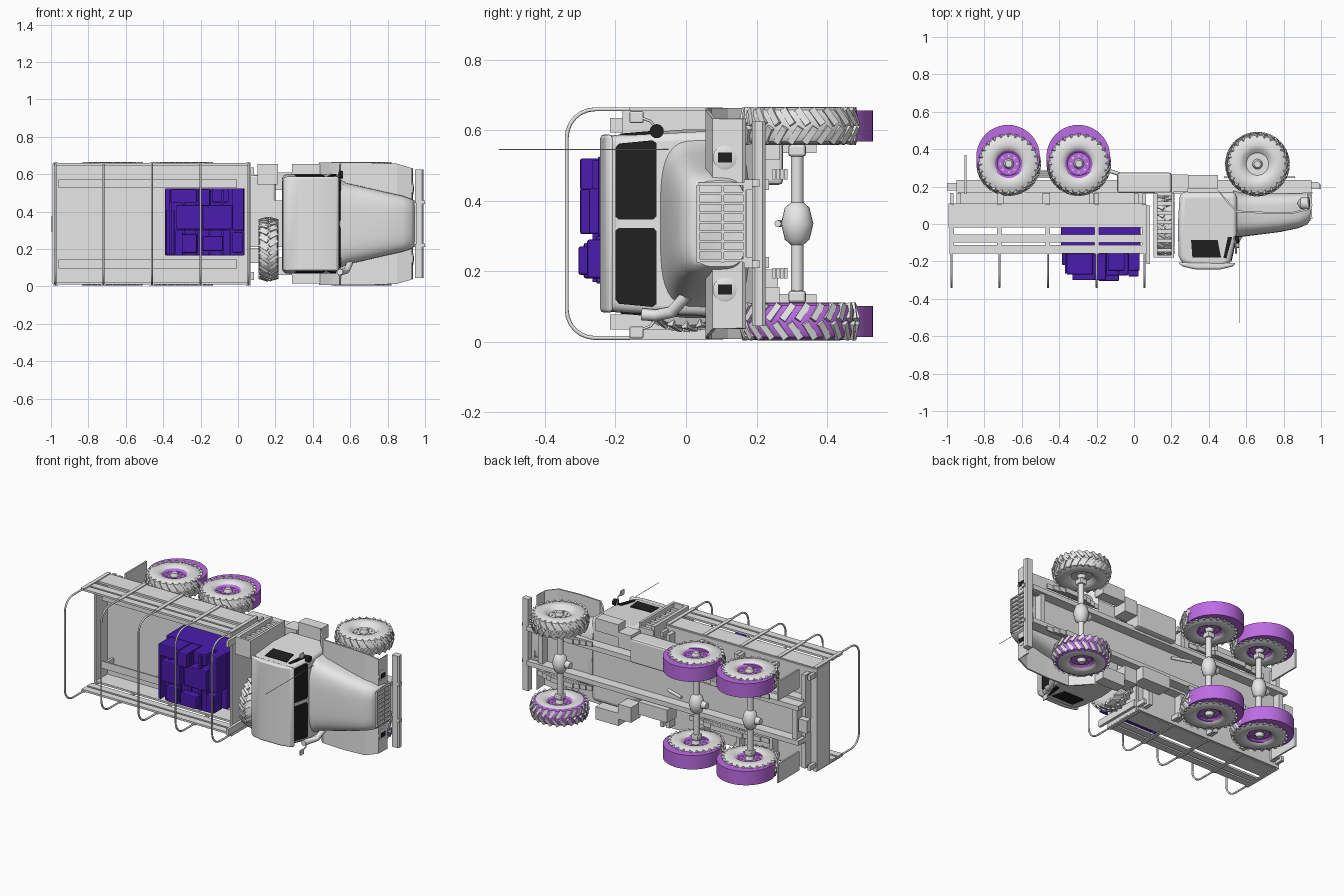
import bpy, bmesh, math
from mathutils import Matrix

if "Cube" in bpy.data.objects:
    bpy.data.objects.remove(bpy.data.objects["Cube"])

C = 0.335  # lateral centre of the truck (it lies on its side: up is -y, across is z)


def material(name, col):
    m = bpy.data.materials.new(name)
    m.diffuse_color = (*col, 1)
    m.use_nodes = True
    m.node_tree.nodes["Principled BSDF"].inputs["Base Color"].default_value = m.diffuse_color
    return m


GREY = material("light grey", (0.8, 0.8, 0.8))
PURPLE = material("purple", (0.51, 0.15, 0.78))
BLUE = material("indigo", (0.07, 0.012, 0.42))
BLACK = material("near black", (0.015, 0.015, 0.015))


def finish(name, bm, mat, bevel=0, smooth=False, seg=2):
    bmesh.ops.recalc_face_normals(bm, faces=bm.faces)
    me = bpy.data.meshes.new(name)
    bm.to_mesh(me)
    bm.free()
    ob = bpy.data.objects.new(name, me)
    bpy.context.collection.objects.link(ob)
    me.materials.append(mat)
    if bevel:
        b = ob.modifiers.new("bevel", 'BEVEL')
        b.width, b.segments, b.limit_method = bevel, seg, 'ANGLE'
    if smooth:
        bpy.context.view_layer.objects.active = ob
        ob.select_set(True)
        bpy.ops.object.shade_smooth_by_angle(angle=math.radians(40))
        ob.select_set(False)
    return ob


def add_box(bm, lo, hi, mtx=None):
    m = Matrix.Translation([(a + b) / 2 for a, b in zip(lo, hi)]) @ \
        Matrix.Diagonal([b - a for a, b in zip(lo, hi)] + [1])
    bmesh.ops.create_cube(bm, size=1, matrix=(mtx @ m) if mtx else m)


def boxes(name, items, mat=GREY, bevel=0):
    """Each item is x0, x1, y0, y1, z0, z1."""
    bm = bmesh.new()
    for x0, x1, y0, y1, z0, z1 in items:
        add_box(bm, (x0, y0, z0), (x1, y1, z1))
    return finish(name, bm, mat, bevel)


def both(x0, x1, y0, y1, d0, d1):
    """A box on each side, given by distance from the centre plane."""
    return [(x0, x1, y0, y1, C + d0, C + d1), (x0, x1, y0, y1, C - d1, C - d0)]


def prism(name, pts, z0, z1, mat=GREY, bevel=0, smooth=False, seg=2, shape=None):
    bm = bmesh.new()
    a = [bm.verts.new((x, y, z0)) for x, y in pts]
    b = [bm.verts.new((x, y, z1)) for x, y in pts]
    bm.faces.new(a)
    bm.faces.new(b)
    for i in range(len(pts)):
        j = (i + 1) % len(pts)
        bm.faces.new((a[i], a[j], b[j], b[i]))
    for v in bm.verts if shape else []:
        v.co.z = C + (v.co.z - C) * shape(v.co)
    return finish(name, bm, mat, bevel, smooth, seg)


def lathe(name, prof, at, axis='Z', mat=GREY, n=40):
    """Revolve (radius, offset) points about an axis through a point."""
    rot = {'Z': Matrix(), 'X': Matrix.Rotation(math.pi / 2, 4, 'Y')}[axis]
    bm = bmesh.new()
    rings = [[bm.verts.new((r * math.cos(math.tau * i / n), r * math.sin(math.tau * i / n), h))
              for i in range(n)] for r, h in prof]
    for p, q in zip(rings, rings[1:]):
        for i in range(n):
            bm.faces.new((p[i], p[i - 1], q[i - 1], q[i]))
    bmesh.ops.remove_doubles(bm, verts=bm.verts, dist=1e-5)
    bm.transform(Matrix.Translation(at) @ rot)
    return finish(name, bm, mat, smooth=True)


def tube(name, pts, r, mat=GREY, res=2):
    cu = bpy.data.curves.new(name, 'CURVE')
    cu.dimensions, cu.bevel_depth, cu.bevel_resolution, cu.use_fill_caps = '3D', r, res, True
    sp = cu.splines.new('POLY')
    sp.points.add(len(pts) - 1)
    for p, q in zip(sp.points, pts):
        p.co = (*q, 1)
    tmp = bpy.data.objects.new(name, cu)
    me = bpy.data.meshes.new_from_object(tmp)
    bpy.data.objects.remove(tmp)
    me.materials.clear()
    me.materials.append(mat)
    bpy.context.collection.objects.link(bpy.data.objects.new(name, me))


def wheel(name, at, axis='Z', side=1, tread=GREY, hub=GREY):
    R, w = 0.162, 0.054
    lathe(name + "_tyre", [(.072, -w * .75), (.085, -w * .95), (.105, -w), (.135, -w * .95), (.150, -w * .78),
                           (.150, w * .78), (.135, w * .95), (.105, w), (.085, w * .95), (.072, w * .75),
                           (.072, -w * .75)], at, axis)
    lathe(name + "_tread_base", [(.136, -w * .96), (.154, -w * .83), (R, -w * .55),
                                 (R, w * .55), (.154, w * .83), (.136, w * .96)], at, axis, tread)
    lathe(name + "_rim", [(0, -.03), (.06, -.03), (.068, -w * .72), (.075, -w * .78), (.075, w * .78),
                          (.068, w * .72), (.06, .03), (0, .03)], at, axis, hub)
    lathe(name + "_hub", [(0, -.05), (.018, -.05), (.028, -.028), (.028, .028), (.018, .05), (0, .05)], at, axis)
    # chevron tread lugs
    rot = Matrix.Rotation(math.pi / 2, 4, 'Y') if axis == 'X' else Matrix()
    bm = bmesh.new()
    for i in range(24):
        for s in (-1, 1):
            m = Matrix.Translation(at) @ rot @ Matrix.Rotation(math.tau * (i + s * .25) / 24, 4, 'Z') \
                @ Matrix.Translation((.160, 0, s * .026)) @ Matrix.Rotation(s * side * .6, 4, 'X') \
                @ Matrix.Rotation(-s * .22, 4, 'Y')
            add_box(bm, (-.012, -.0095, -.027), (.006, .0095, .027), m)
    finish(name + "_lugs", bm, GREY)
    bolts = bmesh.new()
    for i in range(8):
        m = Matrix.Translation(at) @ rot @ Matrix.Rotation(math.tau * i / 8, 4, 'Z')
        add_box(bolts, (.040, -.004, -.034), (.048, .004, .034), m)
    finish(name + "_bolts", bolts, GREY)


# wheels, axles and springs
for s, n in ((1, "left"), (-1, "right")):
    z = C + s * .277
    wheel("front_wheel_" + n, (.66, .32, z), side=s, tread=GREY if s > 0 else PURPLE,
          hub=GREY if s > 0 else PURPLE)
    for x, k in ((-.67, "rear"), (-.295, "middle")):
        wheel(f"{k}_wheel_{n}", (x, .322, z), side=s, hub=PURPLE)
        lathe(f"{k}_outer_tread_{n}", [(.10, -.044), (.17, -.044), (.17, .044), (.10, .044), (.10, -.044)],
              (x - .003, .36, z), mat=PURPLE)
wheel("spare_wheel", (.163, 0, .20), 'X')
for x in (.66, -.295, -.67):
    lathe("axle", [(0, -.27), (.018, -.27), (.018, -.06), (.035, -.045), (.046, 0), (.035, .045),
                   (.018, .06), (.018, .27), (0, .27)], (x, .315, C), n=20)
    lathe("differential_nose", [(0, -.07), (.02, -.07), (.028, 0), (0, 0)], (x, .31, C), 'X', n=16)
    boxes("brake_block", both(x - .025, x + .025, .29, .34, .19, .225), bevel=.008)
for x0, x1 in ((.48, .86), (-.76, -.2)):
    m, h = (x0 + x1) / 2, (x1 - x0) / 2
    boxes("leaf_spring", [b for i in range(4) for b in both(
        m - h * (1 - .2 * i), m + h * (1 - .2 * i), .245 + .011 * i, .254 + .011 * i, .125, .155)])
tube("drive_shaft", [(-.18, .30, C), (-.06, .26, C)], .01)

# chassis
boxes("frame_rail", both(-.95, .95, .165, .235, .095, .125))
boxes("cross_member", [(x, x + .03, .17, .22, C - .1, C + .1) for x in (-.93, .85)])
boxes("belly_plate", [(-.9, .9, .162, .172, C - .12, C + .12)])
boxes("engine_sump", [(.5, .82, .1, .17, C - .08, C + .08)], bevel=.02)
boxes("fuel_tank", [(-.09, .20, .165, .275, C + .11, C + .262)], bevel=.012)
boxes("battery_box", [(-.05, .15, .165, .26, C - .21, C - .13)])
boxes("tank_locker", both(.20, .29, .17, .265, .18, .275))
boxes("cab_step", both(.29, .45, .19, .262, .24, .32))
prism("bumper", [(.947, .187), (.985, .187), (.992, .195), (.992, .217), (.985, .225), (.947, .225)], .045, .625)
boxes("tow_hook", both(.975, 1.0, .187, .21, .105, .125))
boxes("bumper_arm", both(.86, .96, .19, .205, .09, .12))
boxes("mud_flap", both(-.905, -.895, .16, .37, .20, .32))
boxes("tail_hitch", [(-1.0, -.94, .18, .22, C - .04, C + .04)])

# cargo bed
boxes("bed_floor", [(-.985, .06, .095, .11, .015, .655)])
boxes("floor_beam", both(-.94, .05, .11, .17, .09, .14) +
      [(x, x + .025, .11, .165, .04, .63) for x in (-.95, -.72, -.49, -.24, 0)])
for y0, y1 in ((-.02, .10), (-.10, -.055), (-.157, -.112)):
    boxes("side_board", both(-.985, .06, y0, y1, .312, .324))
boxes("tailgate", [(-.992, -.98, -.02, .11, .012, .658)])
boxes("headboard", [(.055, .068, -.157, .10, .012, .658)])
boxes("bench", both(-.96, -.005, .01, .02, .192, .238))
boxes("bench_leg", [b for x in (-.95, -.6, -.3, -.04) for b in both(x, x + .015, .02, .095, .2, .23)])
boxes("headboard_post", both(.068, .085, -.215, .1, .258, .30))
for x in (-.975, -.72, -.46, -.2, .055):
    boxes("side_post", both(x - .012, x + .012, -.16, .105, .322, .329))
    boxes("post_foot", both(x - .01, x + .01, .10, .165, .27, .30))
    half = [(x, .08, C + .324)] + [(x, -.258 - .08 * math.sin(a), C + .244 + .08 * math.cos(a))
                                   for a in [i * math.pi / 12 for i in range(7)]]
    tube("canopy_hoop", half + [(px, y, 2 * C - z) for px, y, z in reversed(half)], .0055)

# cargo stack
boxes("cargo_stack", [(-.39, .035, -.16, .09, .165, .525), (-.335, -.04, -.255, -.15, .165, .30),
                      (-.33, -.20, -.30, -.15, .305, .435), (-.19, -.03, -.275, -.15, .305, .435),
                      (-.36, -.22, -.27, -.15, .445, .52), (-.215, -.15, -.30, -.15, .43, .52),
                      (-.14, -.05, -.25, -.15, .45, .525), (-.03, .025, -.28, -.19, .18, .29),
                      (-.03, .03, -.25, -.15, .30, .525), (-.385, -.34, -.22, -.15, .17, .41),
                      (-.30, -.22, -.29, -.2, .18, .28), (-.19, -.08, -.305, -.2, .19, .27)], BLUE, .006)
boxes("cargo_strap", [(-.37 + .07 * i, -.355 + .07 * i, -.265, -.1, .17, .515) for i in range(5)], BLUE)

# cab
taper = lambda co: 1 - max(0, -.03 - co.y) * .35
prism("cab", [(.245, .17), (.235, .0), (.238, -.17), (.255, -.212), (.31, -.233), (.47, -.236),
              (.515, -.215), (.55, -.055), (.55, .17)], C - .267, C + .267, bevel=.03, smooth=True, seg=4, shape=taper)
prism("roof_lip", [(.235, -.205), (.26, -.228), (.33, -.243), (.46, -.243), (.533, -.226), (.545, -.208)],
      C - .252, C + .252, bevel=.012, smooth=True)
for s in (1, -1):
    # windscreen half with cut corners, set on the sloping cab front
    bm = bmesh.new()
    glass = [(d, y) for d, y in ((.012, -.19), (.02, -.2), (.215, -.2), (.227, -.19), (.236, -.095),
                                 (.228, -.083), (.022, -.083), (.012, -.092))]
    front = [bm.verts.new((.5505 + (y + .055) * .219 + .003, y, C + s * d)) for d, y in glass]
    back = [bm.verts.new((v.co.x - .006, v.co.y, v.co.z)) for v in front]
    bm.faces.new(front)
    bm.faces.new(back)
    for i in range(8):
        bm.faces.new((front[i - 1], front[i], back[i], back[i - 1]))
    finish("windscreen", bm, BLACK)
    z = C + s * .2555
    w = prism("side_window", [(.312, -.178), (.465, -.178), (.447, -.085), (.305, -.085)], z - .004, z + .004, BLACK)
    v = prism("quarter_window", [(.478, -.18), (.494, -.185), (.525, -.07), (.502, -.07)], z - .004, z + .004, BLACK)
    for ob in (w, v):  # lean the glass with the tapered cab side
        for p in ob.data.vertices:
            p.co.z += s * (.135 + p.co.y) * .085
    # mirrors
    tube("mirror_arm", [(.535, -.07, C + s * .25), (.545, -.10, C + s * .29), (.545, -.14, C + s * .305)], .004)
    boxes("mirror", [(.54, .55, -.16, -.12, C + s * .305 - .02, C + s * .305 + .014)], bevel=.005)
    # headlights
    lathe("lamp_body", [(0, -.05), (.03, -.03), (.034, .015), (.027, .018), (0, .018)], (.92, .11, C + s * .187), 'X', n=24)
    boxes("lamp_glass", [(.937, .941, .09, .131, C + s * .187 - .014, C + s * .187 + .014)], BLACK)
    # fenders with a front apron
    f = [(.44, .19), (.50, .11), (.55, .062), (.70, .055), (.85, .055), (.93, .075), (.935, .16)]
    prism("fender", f + [(x - .008 * (y > .1), y + .01) for x, y in reversed(f)],
          C + s * .10, C + s * .327, shape=lambda c: 1 - max(0, c.x - .83) * .9)
    boxes("hood_vent", [(.60 + i * .03, .615 + i * .03, .025, .045, C + s * .178 - s * i * .0065 - .02,
                         C + s * .178 - s * i * .0065 + .02) for i in range(7)])
lathe("round_lamp", [(0, -.01), (.02, -.01), (.02, .012), (0, .012)], (.55, -.083, .597), 'X', BLACK, 20)
tube("antenna", [(.563, -.05, .545), (.563, -.53, .545)], .002, res=0)
tube("air_intake", [(.60, .0, .13), (.58, -.04, .085), (.55, -.085, .075), (.545, -.125, .078)], .017, res=4)

# hood: lofted rounded sections (x, top, bottom, half width)
bm = bmesh.new()
rings, n = [], 40
for x, t, b, hw in ((.53, -.075, .18, .248), (.58, -.068, .17, .218), (.66, -.058, .17, .2), (.78, -.043, .17, .172),
                    (.88, -.022, .17, .15), (.925, -.003, .17, .134), (.943, .02, .17, .122)):
    ring = []
    for i in range(n):
        c, q = math.cos(math.tau * i / n), math.sin(math.tau * i / n)
        e = .55
        ring.append(bm.verts.new((x, (t + b) / 2 + (b - t) / 2 * math.copysign(abs(q) ** e, q),
                                  C + hw * math.copysign(abs(c) ** e, c))))
    rings.append(ring)
for p, q in zip(rings, rings[1:]):
    for i in range(n):
        bm.faces.new((p[i], p[i - 1], q[i - 1], q[i]))
bm.faces.new(rings[0])
bm.faces.new(rings[-1])
finish("hood", bm, GREY, smooth=True)
boxes("grille_bar", [(.94, .952, .035, .165, .227 + i * .027, .235 + i * .027) for i in range(9)] +
      [(.94, .954, y, y + .008, .225, .445) for y in (.03, .10, .162)])

# intake ladder frame behind the cab
boxes("filter_rack", [(.105, .125, -.18, .165, .545, .655), (.20, .215, -.18, .165, .545, .655),
                      (.105, .215, -.18, -.165, .545, .655)] +
      [(.11, .21, -.15 + i * .05, -.13 + i * .05, .55, .63) for i in range(7)])
